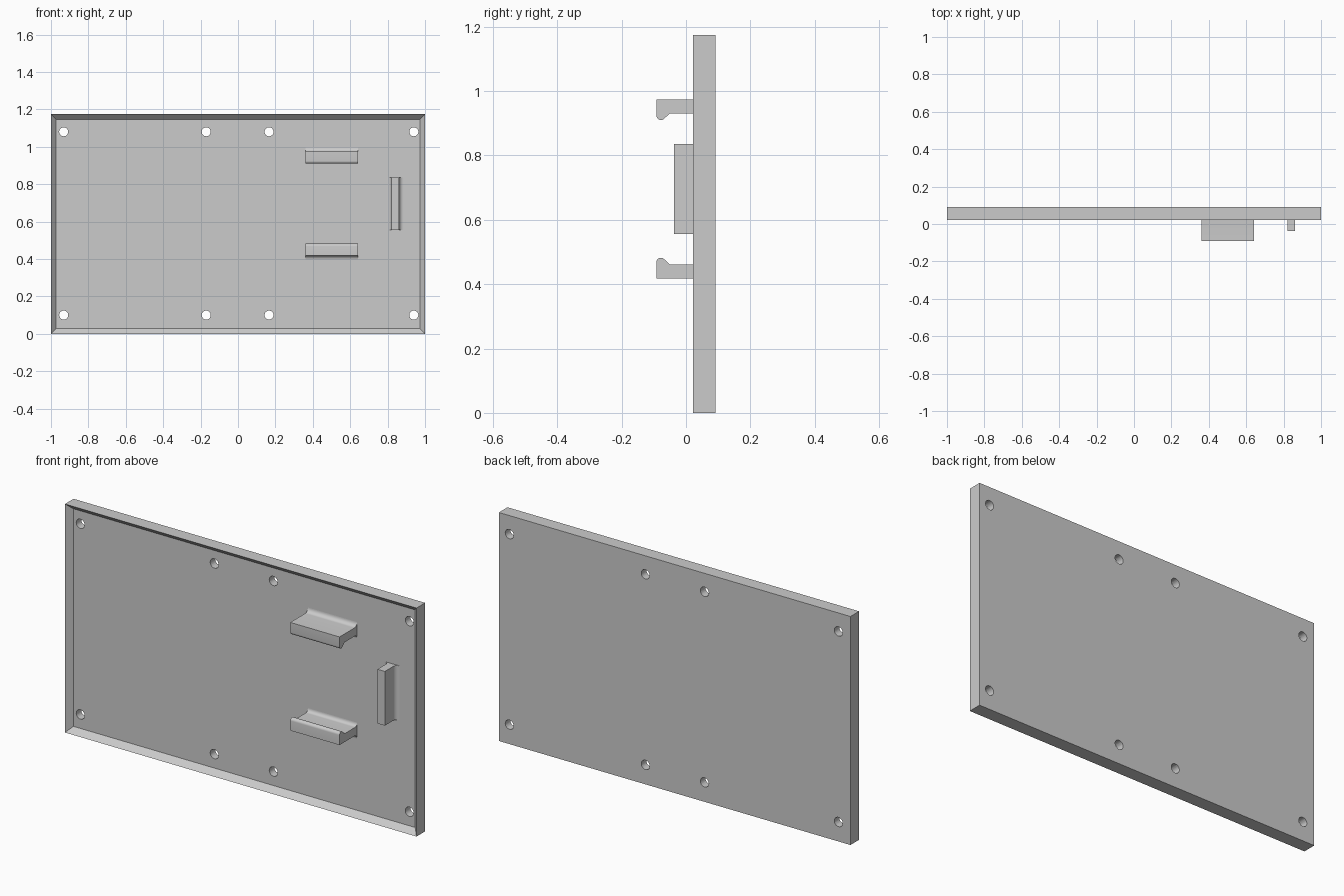
import bpy, bmesh, math
from mathutils import Vector, Matrix

cube = bpy.data.objects.get("Cube")
if cube:
    bpy.data.objects.remove(cube, do_unlink=True)

HEIGHT, FRONT, BACK, FLOOR = 1.175, 0.022, 0.092, 0.051
RIM, FILLET, SINK = 0.028, 0.022, 0.004

grey = bpy.data.materials.new("plain grey")
grey.use_nodes = True
grey.diffuse_color = (0.6, 0.6, 0.6, 1)
grey.node_tree.nodes["Principled BSDF"].inputs["Base Color"].default_value = (0.6, 0.6, 0.6, 1)


def finish(bm, name):
    bmesh.ops.recalc_face_normals(bm, faces=bm.faces)
    mesh = bpy.data.meshes.new(name)
    bm.to_mesh(mesh)
    bm.free()
    mesh.materials.append(grey)
    obj = bpy.data.objects.new(name, mesh)
    bpy.context.collection.objects.link(obj)
    return obj


def smooth(obj):
    bpy.ops.object.select_all(action='DESELECT')
    obj.select_set(True)
    bpy.context.view_layer.objects.active = obj
    bpy.ops.object.shade_smooth_by_angle(angle=math.radians(30))


def arc(cx, cy, r, start, end, steps=8):
    angles = [math.radians(start + (end - start) * i / steps) for i in range(steps + 1)]
    return [(cx + r * math.cos(a), cy + r * math.sin(a)) for a in angles]


def extrude(name, points, along):
    """Sweep a closed outline of 3D points along a vector."""
    bm = bmesh.new()
    face = bm.faces.new([bm.verts.new(p) for p in points])
    out = bmesh.ops.extrude_face_region(bm, geom=[face], use_keep_orig=True)
    moved = [v for v in out["geom"] if isinstance(v, bmesh.types.BMVert)]
    bmesh.ops.translate(bm, verts=moved, vec=Vector(along))
    obj = finish(bm, name)
    smooth(obj)
    return obj


# Shallow tray with sloping rim
bm = bmesh.new()
bmesh.ops.create_cube(bm, size=1)
bmesh.ops.scale(bm, vec=(2, BACK - FRONT, HEIGHT), verts=bm.verts)
bmesh.ops.translate(bm, vec=(0, (BACK + FRONT) / 2, HEIGHT / 2), verts=bm.verts)
front = [f for f in bm.faces if f.normal.y < -0.9]
bmesh.ops.inset_region(bm, faces=front, thickness=RIM, use_even_offset=True)
bmesh.ops.translate(bm, vec=(0, FLOOR - FRONT, 0), verts=front[0].verts)
tray = finish(bm, "tray_panel")

# Screw holes
bm = bmesh.new()
for x in (-0.932, -0.17, 0.166, 0.94):
    for z in (0.1, 1.08):
        place = Matrix.Translation((x, BACK, z)) @ Matrix.Rotation(math.pi / 2, 4, 'X')
        bmesh.ops.create_cone(bm, cap_ends=True, segments=32, radius1=0.024,
                              radius2=0.024, depth=0.3, matrix=place)
cutter = finish(bm, "hole_cutter")
cutter.hide_render = True
mod = tray.modifiers.new("holes", 'BOOLEAN')
mod.operation, mod.solver, mod.object = 'DIFFERENCE', 'EXACT', cutter
smooth(tray)
bpy.ops.object.modifier_apply(modifier=mod.name)
bpy.data.objects.remove(cutter, do_unlink=True)
smooth(tray)

# Hooked clips, mirrored about their shared centre height
MID, TOP, UNDER, TIP = 0.696, 0.278, 0.235, -0.092
small = 0.018
hook = [(TIP, TOP)]
hook += arc(FLOOR - FILLET, TOP + FILLET, FILLET, -90, 0)
hook += [(FLOOR + SINK, TOP + FILLET), (FLOOR + SINK, UNDER - small)]
hook += arc(FLOOR - small, UNDER - small, small, 0, 90)
hook += [(-0.05, UNDER)]
hook += arc(TIP + 0.014, UNDER - 0.007, 0.014, -45, -180)
for name, side in (("upper_clip", 1), ("lower_clip", -1)):
    extrude(name, [(0.362, y, MID + side * z) for y, z in hook], (0.28, 0, 0))

# Upright stop rib with flared foot
half = 0.021
flare = arc(half + FILLET, FLOOR - FILLET, FILLET, 180, 90)
right_side = [(half, -0.038)] + flare + [(half + FILLET, FLOOR + SINK)]
outline = right_side + [(-x, y) for x, y in reversed(right_side)]
extrude("stop_rib", [(0.841 + x, y, 0.556) for x, y in outline], (0, 0, 0.279))
